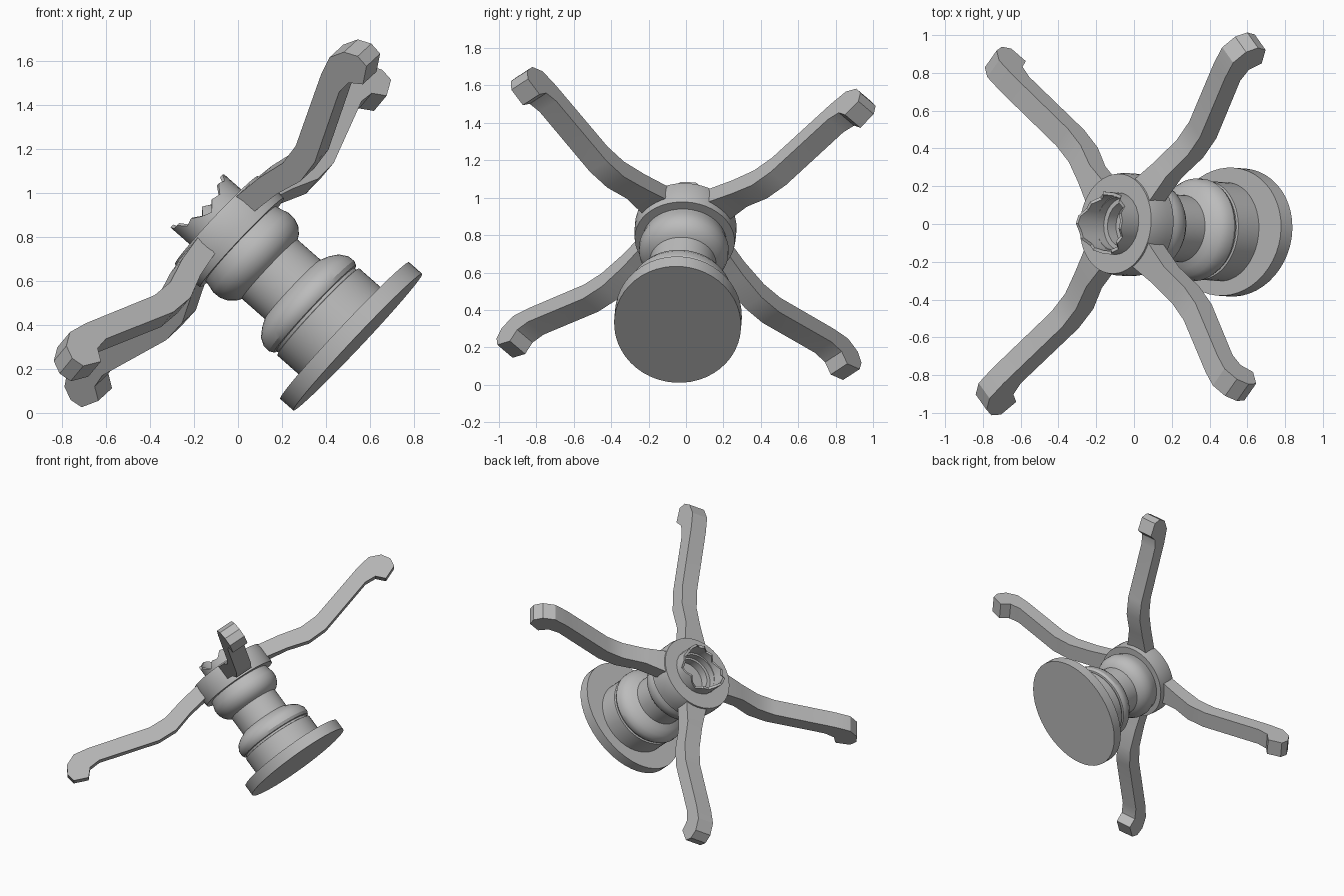
import bpy, bmesh, math
from mathutils import Matrix, Vector

if "Cube" in bpy.data.objects:
    bpy.data.objects.remove(bpy.data.objects["Cube"], do_unlink=True)

grey = bpy.data.materials.new("plain_grey")
grey.use_nodes = True
COLOUR = (0.5, 0.5, 0.5, 1)
grey.diffuse_color = COLOUR
grey.node_tree.nodes["Principled BSDF"].inputs["Base Color"].default_value = COLOUR

# Tilted frame: across, side and axis directions, from the base centre
across = Vector((0.686, 0.04, 0.726)) * 1.04
side = Vector((0.028, 0.997, -0.067))
axis = Vector((-0.75, 0.055, 0.66))
base = Vector((0.545, -0.045, 0.322))
FRAME = Matrix((across, side, axis)).transposed().to_4x4()
FRAME.translation = base


def finish(name, bm, angle=30):
    bmesh.ops.transform(bm, matrix=FRAME, verts=bm.verts)
    bmesh.ops.recalc_face_normals(bm, faces=bm.faces)
    mesh = bpy.data.meshes.new(name)
    bm.to_mesh(mesh)
    bm.free()
    mesh.materials.append(grey)
    obj = bpy.data.objects.new(name, mesh)
    bpy.context.collection.objects.link(obj)
    bpy.ops.object.select_all(action="DESELECT")
    obj.select_set(True)
    bpy.context.view_layer.objects.active = obj
    bpy.ops.object.shade_smooth_by_angle(angle=math.radians(angle))
    return obj


def lathe(name, profile, segments=48, stretch=1.0, shift=0.0, rim=None, closed=False):
    """Turn (radius, height) points; rim gives the height where height is None."""
    bm = bmesh.new()
    rings = []
    for r, h in profile:
        if r == 0:
            rings.append([bm.verts.new((shift, 0, h))] * segments)
            continue
        ring = []
        for i in range(segments):
            a = math.tau * i / segments
            z = rim[i % len(rim)] if h is None else h
            x = shift + r * stretch * math.cos(a)
            ring.append(bm.verts.new((x, r * math.sin(a), z)))
        rings.append(ring)
    pairs = list(zip(rings, rings[1:]))
    if closed:
        pairs.append((rings[-1], rings[0]))
    for low, high in pairs:
        for i in range(segments):
            j = (i + 1) % segments
            corners = list(dict.fromkeys((low[i], low[j], high[j], high[i])))
            bm.faces.new(corners)
    return finish(name, bm)


# Oval base plate
lathe("base_plate", [(0, 0), (0.34, 0), (0.34, 0.08), (0, 0.08)], stretch=1.21)

# Turned stem: drum, groove, lower bulge, neck, upper bulge
lathe("stem", [(0.262, 0.07), (0.262, 0.225), (0.25, 0.228), (0.25, 0.242),
               (0.262, 0.245), (0.272, 0.265), (0.27, 0.3), (0.25, 0.335),
               (0.215, 0.362), (0.178, 0.38), (0.178, 0.52), (0.2, 0.533),
               (0.224, 0.56), (0.238, 0.595), (0.24, 0.635), (0.23, 0.67),
               (0.22, 0.72)], shift=-0.015)

# Collar that carries the arms
lathe("collar", [(0.2, 0.695), (0.268, 0.695), (0.272, 0.74), (0.272, 0.81),
                 (0.265, 0.85), (0.14, 0.85), (0.14, 0.74), (0.2, 0.72)],
      shift=-0.008, closed=True)

# Jagged socket wall with an inner ledge and floor
jagged = [0.965, 0.97, 0.93, 0.94, 0.9, 0.92, 0.95, 0.91, 0.89, 0.93, 0.93, 0.97,
          0.98, 0.96, 0.96, 0.92, 0.93, 0.9, 0.88, 0.92, 0.91, 0.95, 0.94, 0.97]
lathe("broken_socket", [(0.165, 0.83), (0.165, None), (0.148, None), (0.148, 0.8),
                        (0.12, 0.8), (0.12, 0.74), (0, 0.74)],
      segments=24, rim=jagged)

# Four bowed arms with hooked ends, flared where they meet the collar
side_profile = [(0.2, 0.85), (0.4, 0.82), (0.56, 0.78), (0.69, 0.785), (1.11, 0.905),
                (1.22, 0.925), (1.3, 0.89), (1.335, 0.83), (1.325, 0.77),
                (1.23, 0.73), (1.18, 0.785), (1.1, 0.79), (0.69, 0.67), (0.55, 0.665),
                (0.4, 0.71), (0.2, 0.745)]
HALF_WIDTH = 0.06
ROOT_FLARE = 0.03
for label, degrees in (("back_left", 44.5), ("back_right", 135.5),
                       ("front_right", 224.5), ("front_left", 315.5)):
    bm = bmesh.new()
    walls = []
    for sign in (-1, 1):
        wall = []
        for r, h in side_profile:
            width = HALF_WIDTH + (ROOT_FLARE if r < 0.3 else 0)
            wall.append(bm.verts.new((r, sign * width, h)))
        bm.faces.new(wall)
        walls.append(wall)
    for i in range(len(side_profile)):
        j = (i + 1) % len(side_profile)
        bm.faces.new((walls[0][i], walls[0][j], walls[1][j], walls[1][i]))
    turn = Matrix.Rotation(math.radians(degrees), 4, "Z")
    bmesh.ops.transform(bm, matrix=turn, verts=bm.verts)
    finish(label + "_arm", bm)
